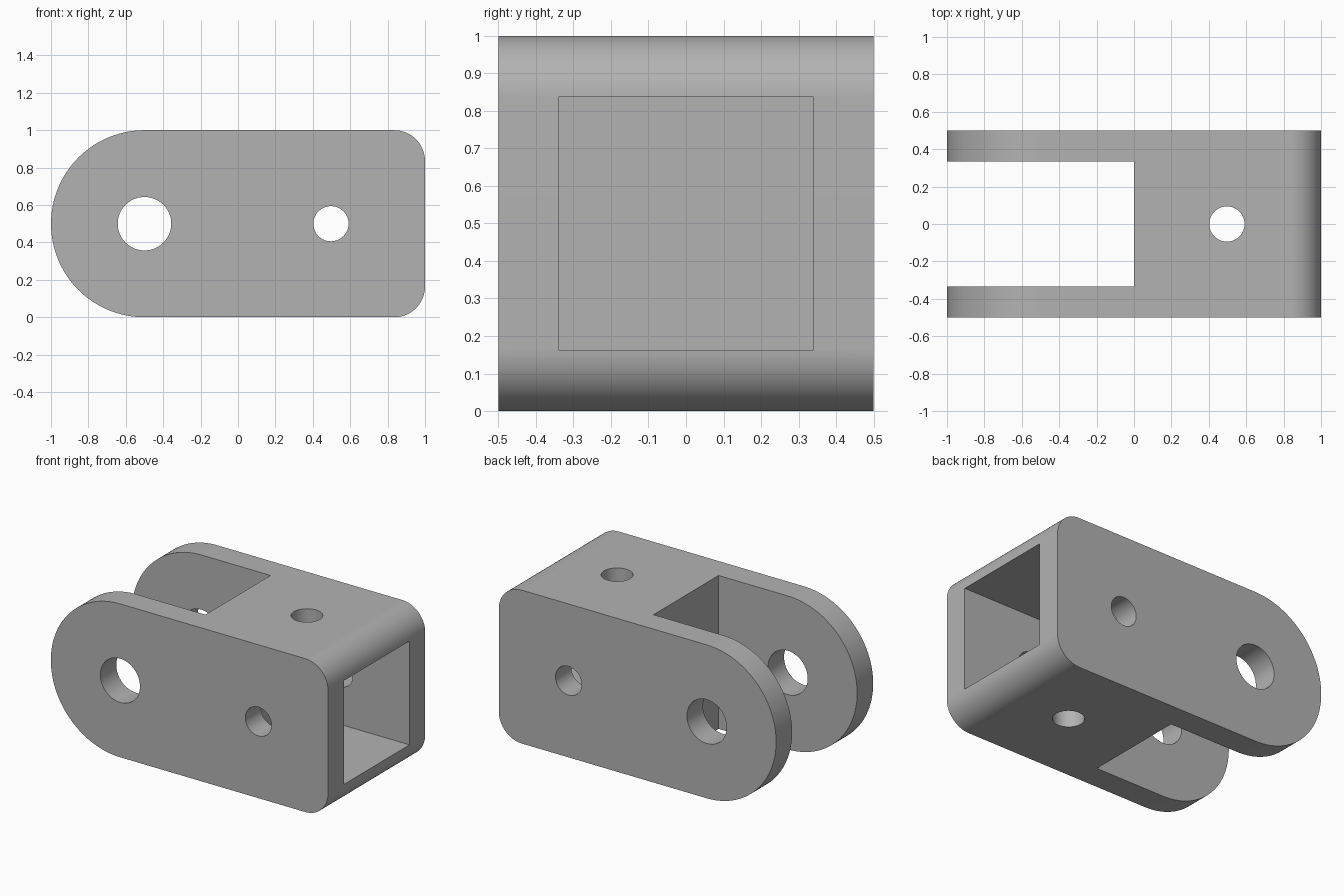
import bpy
import bmesh
from math import pi, sin, cos, radians
from mathutils import Matrix, Vector

old = bpy.data.objects.get("Cube")
if old:
    bpy.data.objects.remove(old, do_unlink=True)

MID = 0.5          # height of the centre line
SLOT = 0.335       # half width of the fork slot
CAVITY = 0.338     # half width of the square socket
WALL = 0.165       # wall thickness and corner radius

steel = bpy.data.materials.new("plain_grey")
steel.use_nodes = True
grey = (0.45, 0.45, 0.45, 1)
steel.diffuse_color = grey
steel.node_tree.nodes["Principled BSDF"].inputs["Base Color"].default_value = grey


def make_object(name, bm):
    mesh = bpy.data.meshes.new(name)
    bmesh.ops.recalc_face_normals(bm, faces=bm.faces)
    bm.to_mesh(mesh)
    bm.free()
    obj = bpy.data.objects.new(name, mesh)
    bpy.context.collection.objects.link(obj)
    mesh.materials.append(steel)
    return obj


def arc(cx, cz, radius, start, end, steps):
    angles = [radians(start + (end - start) * i / steps) for i in range(steps + 1)]
    return [(cx + radius * cos(a), cz + radius * sin(a)) for a in angles]


def box(name, low, high):
    low, high = Vector(low), Vector(high)
    bm = bmesh.new()
    bmesh.ops.create_cube(bm, size=1)
    bmesh.ops.scale(bm, vec=high - low, verts=bm.verts)
    bmesh.ops.translate(bm, vec=(low + high) / 2, verts=bm.verts)
    return make_object(name, bm)


def drill(name, x, radius, axis):
    bm = bmesh.new()
    turn = Matrix.Rotation(pi / 2, 4, "X") if axis == "Y" else Matrix.Identity(4)
    bmesh.ops.create_cone(bm, cap_ends=True, segments=64, radius1=radius,
                          radius2=radius, depth=2,
                          matrix=Matrix.Translation((x, 0, MID)) @ turn)
    return make_object(name, bm)


# Side outline: round fork end, softened socket end
outline = arc(-0.5, MID, 0.5, 90, 270, 64)
outline += arc(1 - WALL, WALL, WALL, -90, 0, 16)
outline += arc(1 - WALL, 1 - WALL, WALL, 0, 90, 16)
bm = bmesh.new()
side = bm.faces.new([bm.verts.new((x, -0.5, z)) for x, z in outline])
extruded = bmesh.ops.extrude_face_region(bm, geom=[side])["geom"]
bmesh.ops.translate(bm, vec=(0, 1, 0),
                    verts=[v for v in extruded if isinstance(v, bmesh.types.BMVert)])
clevis = make_object("clevis_body", bm)

# Fork slot, square socket and bolt holes
cutters = [
    box("fork_slot_cutter", (-2, -SLOT, -1), (0, SLOT, 2)),
    box("socket_cutter", (WALL, -CAVITY, MID - CAVITY), (2, CAVITY, MID + CAVITY)),
    drill("pin_hole_cutter", -0.5, 0.143, "Y"),
    drill("side_bolt_cutter", 0.497, 0.094, "Y"),
    drill("top_bolt_cutter", 0.497, 0.094, "Z"),
]
bpy.ops.object.select_all(action="DESELECT")
bpy.context.view_layer.objects.active = clevis
clevis.select_set(True)
for cutter in cutters:
    cutter.hide_render = True
    cut = clevis.modifiers.new(cutter.name, "BOOLEAN")
    cut.operation = "DIFFERENCE"
    cut.solver = "EXACT"
    cut.object = cutter
    bpy.ops.object.modifier_apply(modifier=cut.name)
    bpy.data.objects.remove(cutter, do_unlink=True)

# Smooth curved walls with crisp edges
bpy.ops.object.shade_smooth_by_angle(angle=radians(30))
weighted = clevis.modifiers.new("weighted_normals", "WEIGHTED_NORMAL")
weighted.keep_sharp = True
